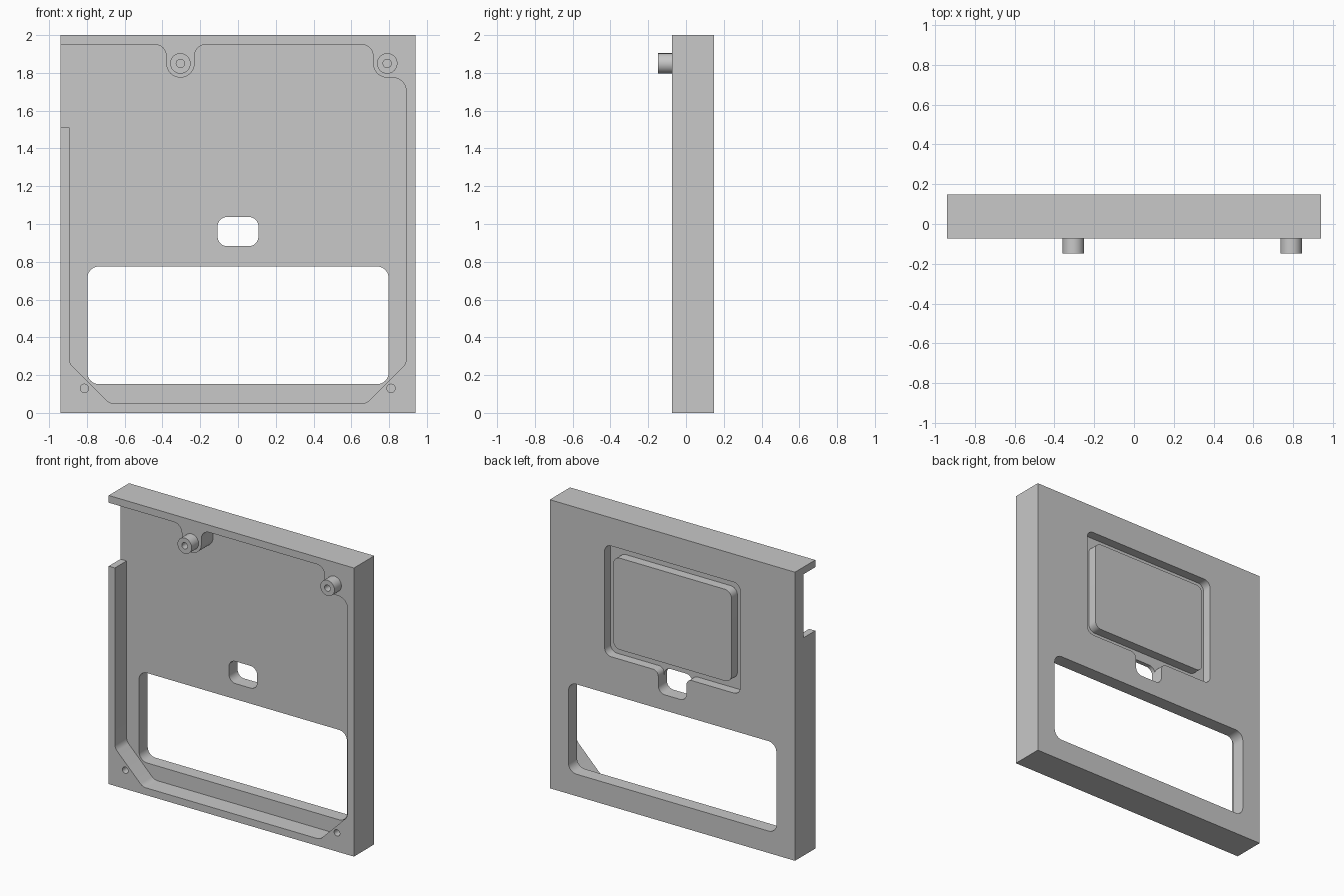
import bpy, bmesh, math
from mathutils import Vector

if "Cube" in bpy.data.objects:
    bpy.data.objects.remove(bpy.data.objects["Cube"], do_unlink=True)

grey = bpy.data.materials.new("plain grey")
grey.use_nodes = True
grey.diffuse_color = (0.58, 0.58, 0.58, 1)
grey.node_tree.nodes["Principled BSDF"].inputs["Base Color"].default_value = grey.diffuse_color

FRONT, BACK = -0.073, 0.149      # faces of the plate
POCKET, RECESS = 0.055, 0.084    # floors of the front pocket and back recess
TIP = -0.149                     # end of the bosses


def rounded(corners, steps=8):
    """Outline from (x, z, radius) corners, with each corner turned into an arc."""
    out = []
    for i, (x, z, r) in enumerate(corners):
        p = Vector((x, 0, z))
        if r == 0:
            out.append(p)
            continue
        prev, nxt = corners[i - 1], corners[(i + 1) % len(corners)]
        u = (Vector((prev[0], 0, prev[1])) - p).normalized()
        v = (Vector((nxt[0], 0, nxt[1])) - p).normalized()
        half = u.angle(v) / 2
        a, b = p + u * r / math.tan(half), p + v * r / math.tan(half)
        c = p + (u + v).normalized() * r / math.sin(half)
        start, end = (a - c).normalized(), (b - c).normalized()
        out += [c + start.slerp(end, k / steps) * r for k in range(steps + 1)]
    # drop points where neighbouring arcs meet
    return [p for i, p in enumerate(out) if (p - out[i - 1]).length > 1e-4]


def box(x0, x1, z0, z1, r=0.0):
    return rounded([(x0, z0, r), (x1, z0, r), (x1, z1, r), (x0, z1, r)])


def circle(x, z, r, n=40):
    return [Vector((x + r * math.cos(math.tau * k / n), 0, z + r * math.sin(math.tau * k / n)))
            for k in range(n)]


def prism(name, outline, y0, y1):
    """Outline in the x-z plane, extruded from y0 to y1."""
    bm = bmesh.new()
    face = bm.faces.new([bm.verts.new((p.x, y0, p.z)) for p in outline])
    new = bmesh.ops.extrude_face_region(bm, geom=[face])["geom"]
    bmesh.ops.translate(bm, vec=(0, y1 - y0, 0),
                        verts=[g for g in new if isinstance(g, bmesh.types.BMVert)])
    bmesh.ops.recalc_face_normals(bm, faces=bm.faces)
    mesh = bpy.data.meshes.new(name)
    bm.to_mesh(mesh)
    bm.free()
    mesh.materials.append(grey)
    obj = bpy.data.objects.new(name, mesh)
    bpy.context.collection.objects.link(obj)
    return obj


def cut(obj, outline, y0, y1):
    """Subtract a prism from the object and discard the cutter."""
    cutter = prism("cutter", outline, y0, y1)
    cutter.hide_render = True
    mod = obj.modifiers.new("cut", "BOOLEAN")
    mod.operation, mod.solver, mod.object = "DIFFERENCE", "EXACT", cutter
    bpy.context.view_layer.objects.active = obj
    bpy.ops.object.modifier_apply(modifier=mod.name)
    bpy.data.objects.remove(cutter, do_unlink=True)


# Plate
plate = prism("plate", box(-0.94, 0.94, 0, 2), FRONT, BACK)

# Front pocket, leaving the rim, two boss tabs, corner gussets and an open side slot
pocket = rounded([
    (-1.1, 1.95, 0), (-0.38, 1.95, 0.06), (-0.38, 1.775, 0.075), (-0.23, 1.775, 0.075),
    (-0.23, 1.95, 0.06), (0.715, 1.95, 0.06), (0.715, 1.775, 0.075), (0.89, 1.775, 0.07),
    (0.89, 0.26, 0.06), (0.68, 0.05, 0.06), (-0.68, 0.05, 0.06), (-0.893, 0.263, 0.06),
    (-0.893, 1.51, 0), (-1.1, 1.51, 0)])
cut(plate, pocket, -0.3, POCKET)

# Back recess with a notch running down into the small opening
notch = 0.108
recess = rounded([
    (-0.52, 1.805, 0.05), (0.52, 1.805, 0.05), (0.52, 1.037, 0.05), (notch, 1.037, 0.04),
    (notch, 0.883, 0.05), (-notch, 0.883, 0.05), (-notch, 1.037, 0.04), (-0.52, 1.037, 0.05)])
cut(plate, recess, RECESS, 0.3)

# Through openings
cut(plate, box(-0.797, 0.797, 0.152, 0.775, 0.06), -0.3, 0.3)
cut(plate, box(-notch, notch, 0.883, 1.037, 0.05), -0.3, 0.3)

# Raised panel inside the back recess
panel = prism("raised_panel", box(-0.453, 0.453, 1.103, 1.738, 0.05), RECESS - 0.01, BACK)
parts = [plate, panel]

# Bosses with screw holes
for name, x in (("right_boss", -0.305), ("left_boss", 0.79)):
    boss = prism(name, circle(x, 1.85, 0.054), TIP, FRONT + 0.01)
    for obj in (boss, plate):
        cut(obj, circle(x, 1.85, 0.022), -0.3, 0.03)
    parts.append(boss)

# Blind holes in the lower gussets
for x in (-0.813, 0.81):
    cut(plate, circle(x, 0.13, 0.022), -0.3, 0.03)

# Smooth curved walls, sharp edges
bpy.ops.object.select_all(action="DESELECT")
for obj in parts:
    obj.select_set(True)
bpy.context.view_layer.objects.active = plate
bpy.ops.object.shade_smooth_by_angle(angle=math.radians(30))
